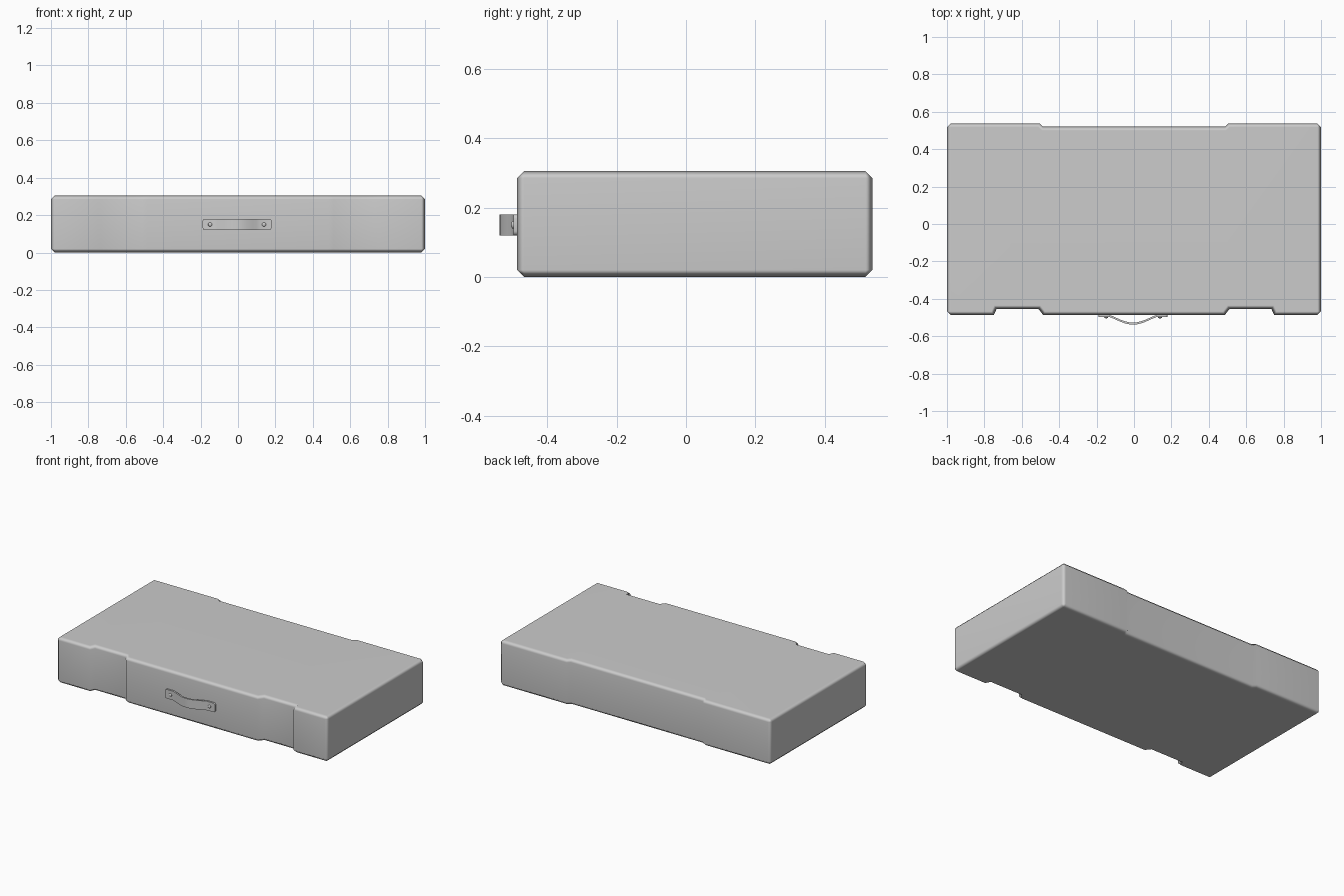
import bpy, bmesh, math

cube = bpy.data.objects.get("Cube")
if cube:
    bpy.data.objects.remove(cube, do_unlink=True)

grey = bpy.data.materials.new("plain_grey")
grey.use_nodes = True
GREY = (0.6, 0.6, 0.6, 1)
grey.diffuse_color = GREY
grey.node_tree.nodes["Principled BSDF"].inputs["Base Color"].default_value = GREY


def finish(name, bm, angle):
    bmesh.ops.recalc_face_normals(bm, faces=bm.faces)
    mesh = bpy.data.meshes.new(name)
    bm.to_mesh(mesh)
    bm.free()
    mesh.materials.append(grey)
    ob = bpy.data.objects.new(name, mesh)
    bpy.context.collection.objects.link(ob)
    bpy.ops.object.select_all(action='DESELECT')
    ob.select_set(True)
    bpy.context.view_layer.objects.active = ob
    bpy.ops.object.shade_smooth_by_angle(angle=math.radians(angle))
    return ob


def prism(outline, axis_vec):
    """Extrude a closed outline of 3D points along a vector."""
    bm = bmesh.new()
    face = bm.faces.new([bm.verts.new(p) for p in outline])
    geom = bmesh.ops.extrude_face_region(bm, geom=[face])["geom"]
    moved = [v for v in geom if isinstance(v, bmesh.types.BMVert)]
    bmesh.ops.translate(bm, verts=moved, vec=axis_vec)
    bmesh.ops.recalc_face_normals(bm, faces=bm.faces)
    return bm


# Case body: mirrored plan outline with front latch recesses and a stepped back
HEIGHT = 0.305
half = [(0.485, -0.487), (0.51, -0.455), (0.735, -0.455), (0.75, -0.487),
        (1.0, -0.487), (1.0, 0.538), (0.505, 0.538), (0.485, 0.52)]
plan = half + [(-x, y) for x, y in reversed(half)]
bm = prism([(x, y, 0) for x, y in plan], (0, 0, HEIGHT))


def is_rounded(edge):
    a, b = (v.co for v in edge.verts)
    rim = abs(a.z - b.z) < 0.001
    corner = abs(a.x) > 0.99 and abs(b.x) > 0.99
    return rim or corner


bmesh.ops.bevel(bm, geom=[e for e in bm.edges if is_rounded(e)], offset=0.02,
                offset_type='OFFSET', segments=1, affect='EDGES', clamp_overlap=False)
case = finish("case_body", bm, 50)
weighted = case.modifiers.new("flat_panels", 'WEIGHTED_NORMAL')
weighted.keep_sharp = True

# Carrying strap: flat end tabs and a bowed grip, with clipped corners
CX, CZ, THICK = -0.005, 0.15, 0.011
path = [(-0.184, -0.487), (-0.125, -0.487)]
for i in range(1, 12):
    t = i / 12
    path.append((-0.125 + 0.25 * t, -0.487 - 0.04 * math.sin(math.pi * t) ** 1.2))
path += [(-x, y) for x, y in reversed(path[:2])]
strap = path + [(x, y - THICK) for x, y in reversed(path)]
bm = prism([(CX + x, y, CZ - 0.03) for x, y in strap], (0, 0, 0.06))
ends = [e for e in bm.edges
        if all(abs(v.co.x - CX) > 0.18 for v in e.verts)
        and abs(e.verts[0].co.y - e.verts[1].co.y) > 0.005]
bmesh.ops.bevel(bm, geom=ends, offset=0.012, segments=3, profile=0.5, affect='EDGES')
finish("handle_strap", bm, 35)

# Rivets holding the strap
for side, name in ((-1, "right_rivet"), (1, "left_rivet")):
    bm = bmesh.new()
    bmesh.ops.create_uvsphere(bm, u_segments=12, v_segments=8, radius=0.011)
    bmesh.ops.scale(bm, verts=bm.verts, vec=(1, 0.5, 1))
    bmesh.ops.translate(bm, verts=bm.verts, vec=(CX + side * 0.144, -0.499, CZ))
    finish(name, bm, 60)
